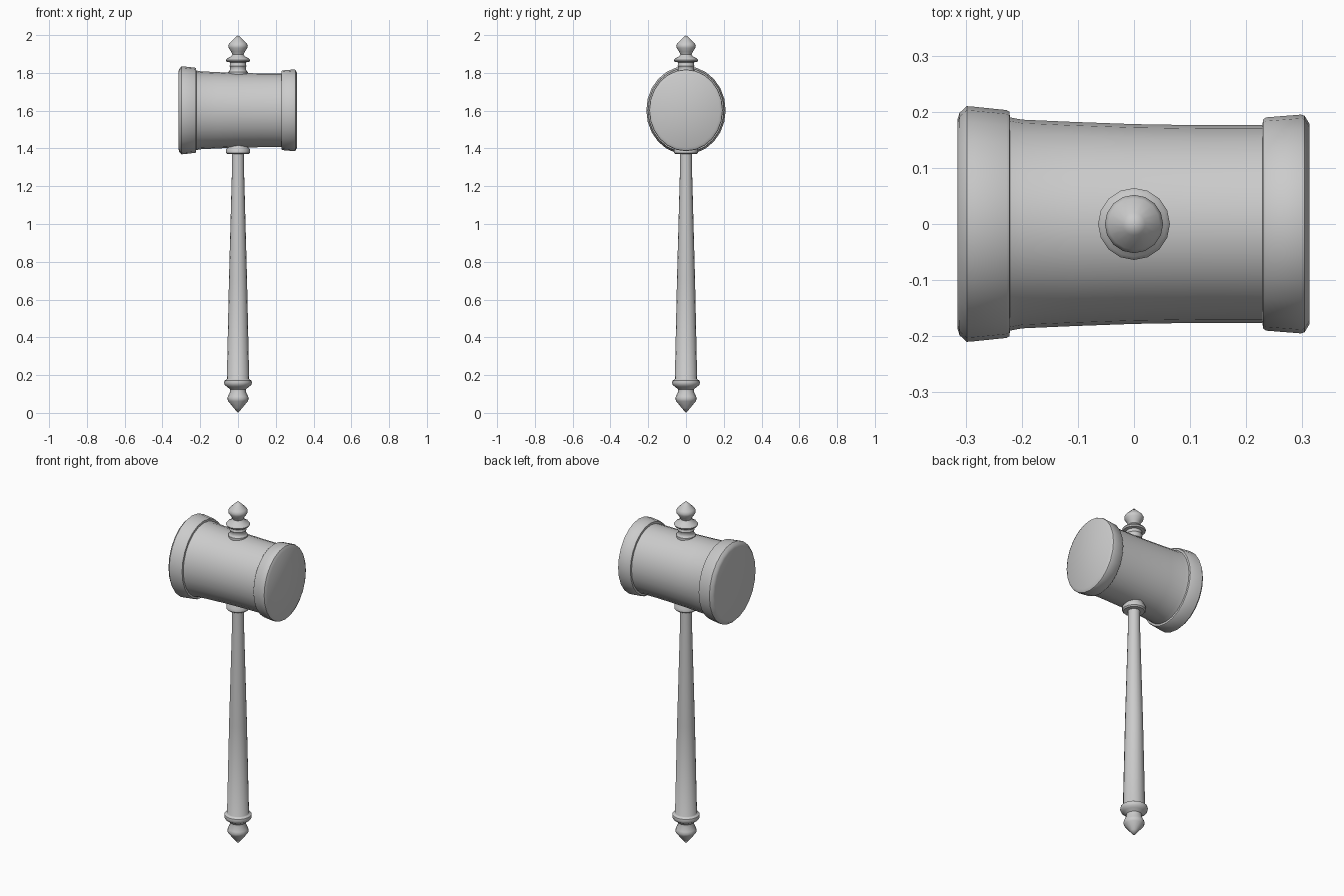
import bpy, bmesh, math
from mathutils import Matrix


def lathe(name, profile, sides, matrix=Matrix(), angle=40):
    """Revolve (radius, height) points about z, then place with matrix."""
    bm = bmesh.new()
    rings = []
    for r, h in profile:
        if r == 0:
            rings.append([bm.verts.new((0, 0, h))])
        else:
            rings.append([bm.verts.new((r * math.cos(a), r * math.sin(a), h))
                          for a in (2 * math.pi * i / sides for i in range(sides))])
    for lo, hi in zip(rings, rings[1:]):
        for i in range(sides):
            j = (i + 1) % sides
            if len(lo) == 1:
                bm.faces.new((lo[0], hi[j], hi[i]))
            elif len(hi) == 1:
                bm.faces.new((lo[i], lo[j], hi[0]))
            else:
                bm.faces.new((lo[i], lo[j], hi[j], hi[i]))
    # close open ends
    for ring in (rings[0], rings[-1]):
        if len(ring) > 1:
            bm.faces.new(ring)
    bm.transform(matrix)
    bmesh.ops.recalc_face_normals(bm, faces=bm.faces)
    mesh = bpy.data.meshes.new(name)
    bm.to_mesh(mesh)
    bm.free()
    obj = bpy.data.objects.new(name, mesh)
    bpy.context.collection.objects.link(obj)
    bpy.ops.object.select_all(action='DESELECT')
    obj.select_set(True)
    bpy.context.view_layer.objects.active = obj
    bpy.ops.object.shade_smooth_by_angle(angle=math.radians(angle))
    return obj


# Mallet head: oval barrel along x with a raised band at each end
head_place = (Matrix.Translation((0, 0, 1.602)) @ Matrix.Diagonal((1, 1, 1.11, 1))
              @ Matrix.Rotation(math.pi / 2, 4, 'Y'))
lathe("mallet_head", [
    (0.185, -0.315), (0.198, -0.311), (0.210, -0.298), (0.209, -0.285),
    (0.203, -0.227), (0.200, -0.222), (0.190, -0.221), (0.186, -0.200),
    (0.182, -0.110), (0.178, 0.0), (0.176, 0.120), (0.176, 0.229),
    (0.186, 0.230), (0.190, 0.235), (0.195, 0.298), (0.193, 0.304),
    (0.178, 0.313)], 24, head_place)

# Handle with pointed pommel, ring and tapering shaft
lathe("handle", [
    (0, 0.0), (0.022, 0.025), (0.052, 0.062), (0.057, 0.075), (0.053, 0.088),
    (0.042, 0.112), (0.042, 0.125), (0.058, 0.138), (0.070, 0.147), (0.074, 0.160),
    (0.072, 0.171), (0.061, 0.177), (0.059, 0.180), (0.048, 0.700),
    (0.033, 1.250), (0.032, 1.385)], 16)

# Collar where the shaft meets the head
lathe("collar", [
    (0.030, 1.370), (0.056, 1.370), (0.063, 1.377), (0.063, 1.395),
    (0.055, 1.405), (0.055, 1.440)], 16)

# Turned finial above the head
lathe("finial", [
    (0.052, 1.770), (0.052, 1.805), (0.046, 1.810), (0.043, 1.818), (0.043, 1.832),
    (0.046, 1.836), (0.043, 1.841), (0.043, 1.856), (0.060, 1.859), (0.064, 1.867),
    (0.058, 1.876), (0.036, 1.887), (0.030, 1.898), (0.036, 1.912), (0.050, 1.932),
    (0.052, 1.945), (0.046, 1.957), (0.020, 1.982), (0, 2.0)], 16)
